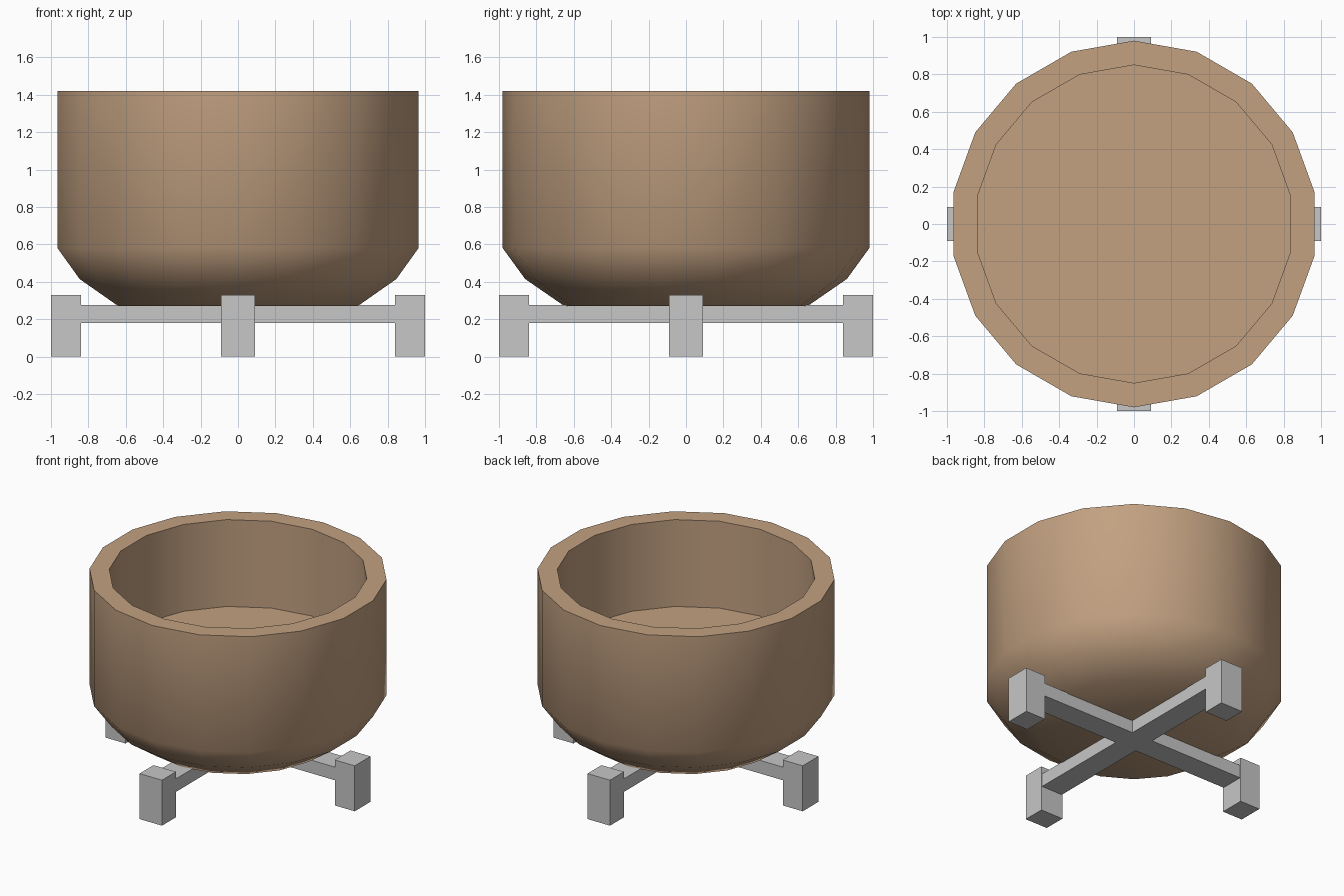
import bpy, bmesh
from math import radians
from mathutils import Matrix, Vector

if "Cube" in bpy.data.objects:
    bpy.data.objects.remove(bpy.data.objects["Cube"], do_unlink=True)


def material(name, color):
    mat = bpy.data.materials.new(name)
    mat.use_nodes = True
    mat.diffuse_color = (*color, 1)
    mat.node_tree.nodes["Principled BSDF"].inputs["Base Color"].default_value = (*color, 1)
    return mat


def finish(bm, name, mat):
    bmesh.ops.recalc_face_normals(bm, faces=bm.faces)
    mesh = bpy.data.meshes.new(name)
    bm.to_mesh(mesh)
    bm.free()
    mesh.materials.append(mat)
    obj = bpy.data.objects.new(name, mesh)
    bpy.context.collection.objects.link(obj)
    return obj


def lathe(name, profile, sides, mat):
    """Revolve (radius, height) points and cap both ends."""
    bm = bmesh.new()
    rings = []
    for radius, z in profile:
        rings.append([bm.verts.new(Matrix.Rotation(radians(360 * i / sides), 3, "Z") @ Vector((0, radius, z)))
                      for i in range(sides)])
    for low, high in zip(rings, rings[1:]):
        for i in range(sides):
            j = (i + 1) % sides
            bm.faces.new((low[i], low[j], high[j], high[i]))
    bm.faces.new(rings[0])
    bm.faces.new(rings[-1])
    return finish(bm, name, mat)


clay = material("tan clay", (0.54, 0.355, 0.22))
metal = material("light grey", (0.57, 0.57, 0.57))

# Bowl: tapered base, straight wall, flat rim, inner wall and raised floor
bowl = lathe("planter_bowl",
             [(0.65, 0.27), (0.86, 0.415), (0.98, 0.58), (0.98, 1.42), (0.85, 1.42), (0.85, 0.79)],
             18, clay)
bpy.ops.object.select_all(action="DESELECT")
bowl.select_set(True)
bpy.context.view_layer.objects.active = bowl
bpy.ops.object.shade_smooth_by_angle(angle=radians(45))

# Stand: one cross-shaped bar
half, reach = 0.085, 0.84
bm = bmesh.new()
outline = []
for turn in range(4):
    spin = Matrix.Rotation(radians(90 * turn), 3, "Z")
    for x, y in ((reach, -half), (reach, half), (half, half)):
        outline.append(bm.verts.new(spin @ Vector((x, y, 0.18))))
base = bm.faces.new(outline)
top = bmesh.ops.extrude_face_region(bm, geom=[base])["geom"]
bmesh.ops.translate(bm, vec=(0, 0, 0.095), verts=[v for v in top if isinstance(v, bmesh.types.BMVert)])
finish(bm, "cross_bars", metal)

# Four feet at the bar ends
for turn, side in enumerate(("left", "back", "right", "front")):
    bm = bmesh.new()
    bmesh.ops.create_cube(bm, size=1)
    place = (Matrix.Rotation(radians(90 * turn), 4, "Z") @ Matrix.Translation((0.92, 0, 0.165))
             @ Matrix.Diagonal((0.16, 0.18, 0.33, 1)))
    bm.transform(place)
    finish(bm, side + "_foot", metal)
